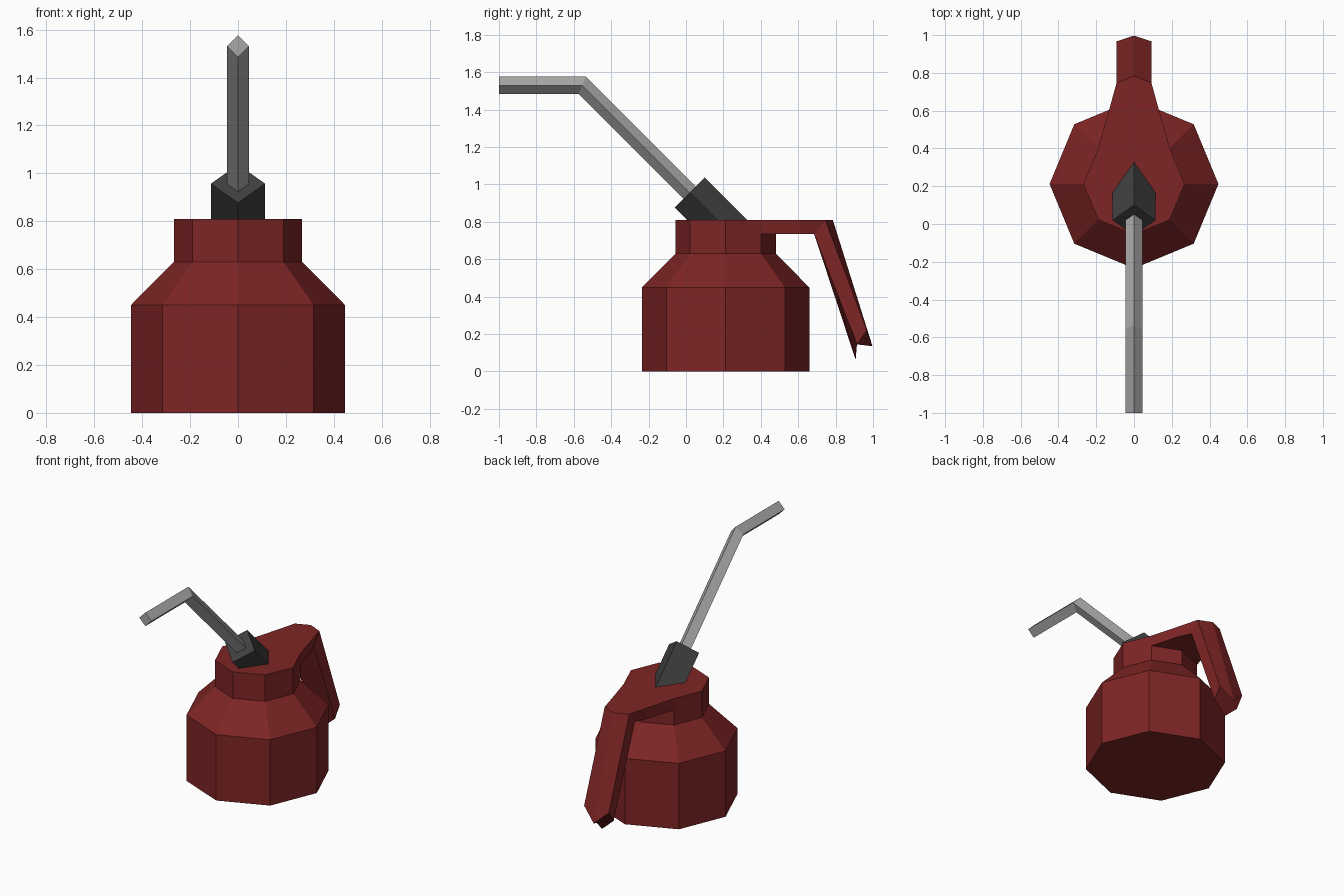
import bpy, bmesh
from math import cos, sin, pi, sqrt
from mathutils import Vector

cube = bpy.data.objects.get("Cube")
if cube:
    bpy.data.objects.remove(cube, do_unlink=True)

BODY_Y = 0.212


def material(name, color):
    m = bpy.data.materials.new(name)
    m.use_nodes = True
    m.diffuse_color = (*color, 1)
    m.node_tree.nodes["Principled BSDF"].inputs["Base Color"].default_value = (*color, 1)
    return m


def loft(name, rings, mat, cap_start=True):
    """Skin a list of equal-length point rings into a flat-shaded solid."""
    bm = bmesh.new()
    loops = [[bm.verts.new(p) for p in ring] for ring in rings]
    n = len(loops[0])
    for a, b in zip(loops, loops[1:]):
        for i in range(n):
            j = (i + 1) % n
            bm.faces.new((a[i], a[j], b[j], b[i]))
    if cap_start:
        bm.faces.new(loops[0][::-1])
    bm.faces.new(loops[-1])
    bmesh.ops.recalc_face_normals(bm, faces=bm.faces[:])
    mesh = bpy.data.meshes.new(name)
    bm.to_mesh(mesh)
    bm.free()
    mesh.materials.append(mat)
    obj = bpy.data.objects.new(name, mesh)
    bpy.context.collection.objects.link(obj)
    return obj


def octagon(radius, z):
    return [(radius * cos(k * pi / 4), BODY_Y + radius * sin(k * pi / 4), z)
            for k in range(8)]


def diamond(y, z, half, across):
    """Square ring standing on a corner; across is its second axis in the yz plane."""
    c, side, up = Vector((0, y, z)), Vector((half, 0, 0)), Vector((0, *across)) * half
    return [c + side, c + up, c - side, c - up]


def chevron(half, top_side, top_mid, low_side, low_mid):
    """Six-point handle section; each pair is (y, z)."""
    return [(half, *top_side), (0, *top_mid), (-half, *top_side),
            (-half, *low_side), (0, *low_mid), (half, *low_side)]


red = material("dark red paint", (0.21, 0.018, 0.018))
black = material("black rubber", (0.05, 0.05, 0.05))
steel = material("grey steel", (0.39, 0.39, 0.39))

# Reservoir with sloping shoulder and neck
loft("oil_reservoir", [octagon(r, z) for r, z in
     ((0.447, 0), (0.447, 0.45), (0.268, 0.63), (0.268, 0.81))], red)

# Handle growing out of the two rear neck faces
TOP, LOW = 0.81, 0.735
root = 0.268 / sqrt(2)
loft("handle", [
    chevron(root, (BODY_Y + root, TOP), (0.48, TOP), (BODY_Y + root, LOW), (0.48, LOW)),
    chevron(0.13, (0.61, TOP), (0.66, TOP), (0.61, LOW), (0.66, LOW)),
    chevron(0.093, (0.745, TOP), (0.785, TOP), (0.685, LOW), (0.72, LOW)),
    chevron(0.093, (0.967, 0.22), (0.997, 0.135), (0.914, 0.145), (0.907, 0.063)),
], red, cap_start=False)

# Tilted square collar
tilt = (sqrt(0.5), sqrt(0.5))
loft("spout_collar", [diamond(0.25, 0.727, 0.113, tilt),
                      diamond(0.02, 0.957, 0.113, tilt)], black)

# Bent spout, mitred at the elbow
loft("spout", [diamond(0.06, 0.915, 0.046, tilt),
               diamond(-0.555, 1.53, 0.046, (sqrt(2) - 1, 1)),
               diamond(-1, 1.53, 0.046, (0, 1))], steel)
